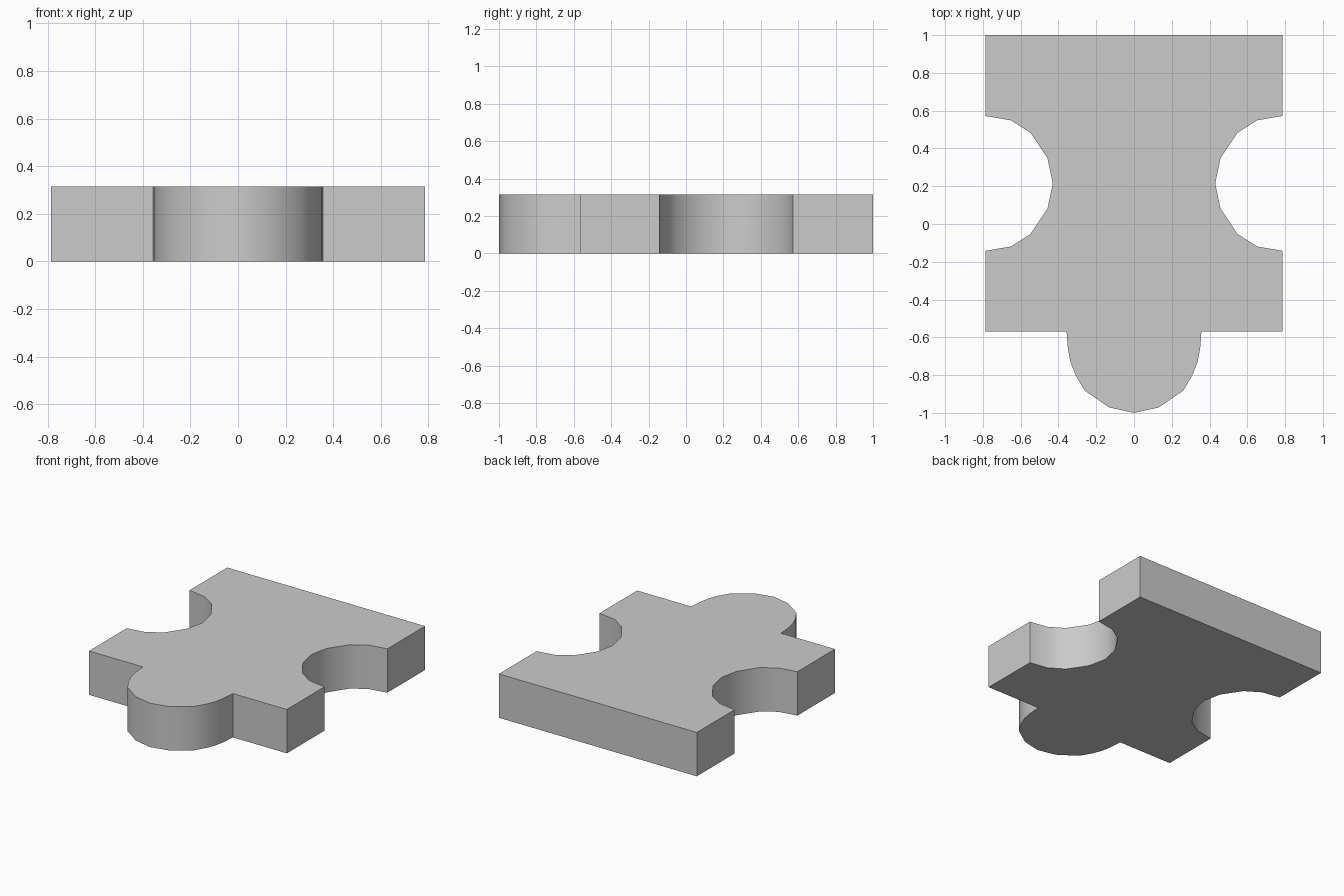
import bpy
import bmesh
from math import radians

if "Cube" in bpy.data.objects:
    bpy.data.objects.remove(bpy.data.objects["Cube"])

HEIGHT = 0.315

# Right half of the outline, from the back edge round to the tip of the tab
side = [(0.786, 1.0)]
# round socket in the side: upper half, deepest point, then mirrored lower half
cy = 0.215
upper = [(0.786, 0.357), (0.652, 0.334), (0.548, 0.268), (0.458, 0.133)]
side += [(x, cy + d) for x, d in upper]
side += [(0.43, cy)]
side += [(x, cy - d) for x, d in reversed(upper)]
# front corner and rounded tab
side += [(0.786, -0.568), (0.357, -0.568), (0.35, -0.66), (0.336, -0.733),
         (0.309, -0.80), (0.262, -0.881), (0.132, -0.971)]

# Full outline: right half, tab tip, mirrored left half
outline = side + [(0.0, -1.0)] + [(-x, y) for x, y in reversed(side)]

# Puzzle piece: the outline extruded upward
bm = bmesh.new()
base = bm.faces.new([bm.verts.new((x, y, 0)) for x, y in outline])
ext = bmesh.ops.extrude_face_region(bm, geom=[base], use_keep_orig=True)
top = [v for v in ext["geom"] if isinstance(v, bmesh.types.BMVert)]
bmesh.ops.translate(bm, verts=top, vec=(0, 0, HEIGHT))
bmesh.ops.recalc_face_normals(bm, faces=bm.faces)

mesh = bpy.data.meshes.new("puzzle_piece")
bm.to_mesh(mesh)
bm.free()
piece = bpy.data.objects.new("puzzle_piece", mesh)
bpy.context.collection.objects.link(piece)

# Smooth the curved walls, keep corners and rims sharp
bpy.context.view_layer.objects.active = piece
piece.select_set(True)
bpy.ops.object.shade_smooth_by_angle(angle=radians(35))
